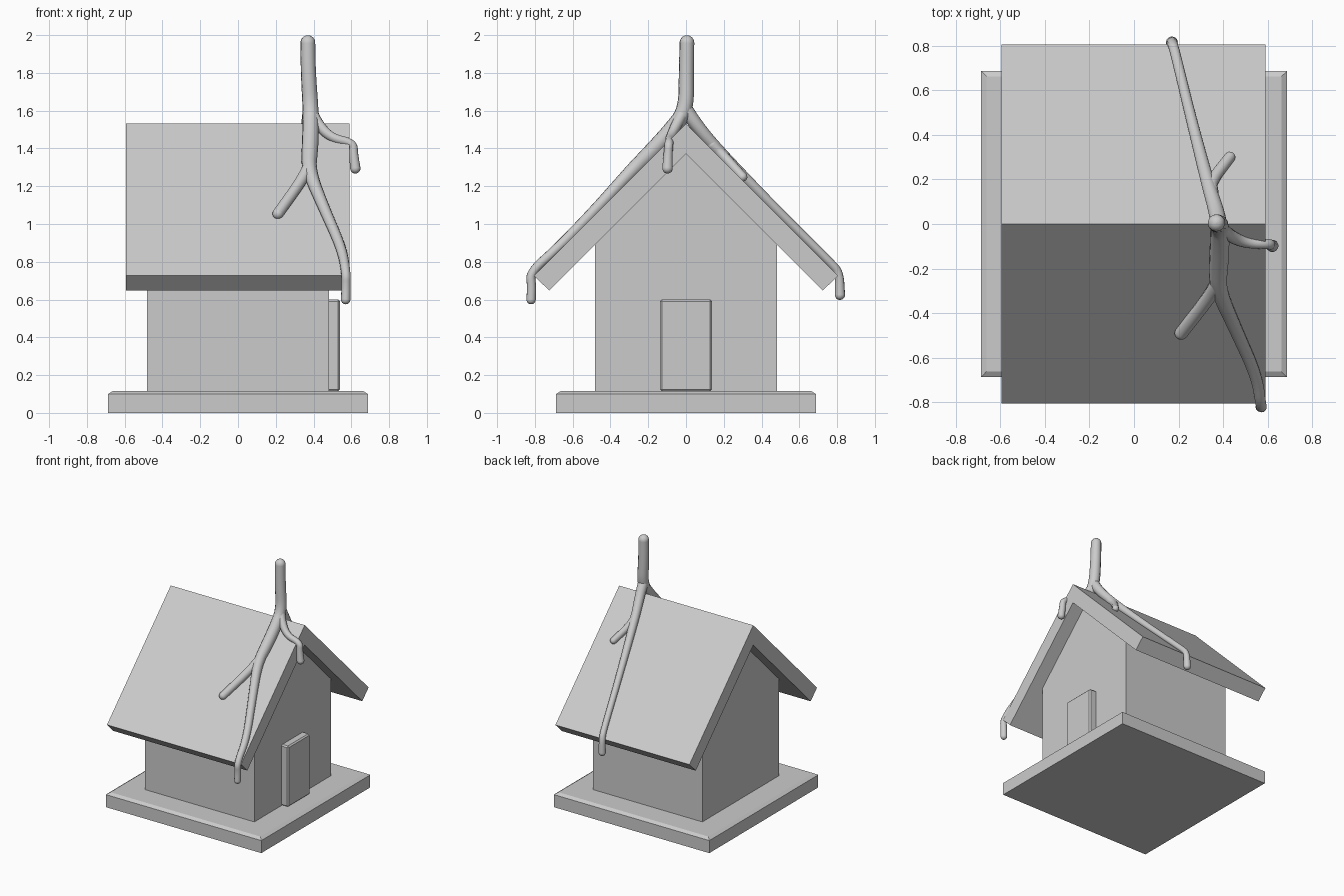
import bpy, bmesh, math
from mathutils import Vector

if "Cube" in bpy.data.objects:
    bpy.data.objects.remove(bpy.data.objects["Cube"])

grey = bpy.data.materials.new("plain grey")
grey.diffuse_color = (0.6, 0.6, 0.6, 1)
grey.use_nodes = True
grey.node_tree.nodes["Principled BSDF"].inputs["Base Color"].default_value = grey.diffuse_color


def finish(name, bm):
    bmesh.ops.recalc_face_normals(bm, faces=bm.faces)
    me = bpy.data.meshes.new(name)
    bm.to_mesh(me)
    bm.free()
    ob = bpy.data.objects.new(name, me)
    bpy.context.collection.objects.link(ob)
    me.materials.append(grey)
    return ob


def prism(name, profile, x0, x1):
    """Extrude a (y, z) outline along x."""
    bm = bmesh.new()
    face = bm.faces.new([bm.verts.new((x0, y, z)) for y, z in profile])
    ext = bmesh.ops.extrude_face_region(bm, geom=[face])
    verts = [g for g in ext["geom"] if isinstance(g, bmesh.types.BMVert)]
    bmesh.ops.translate(bm, verts=verts, vec=(x1 - x0, 0, 0))
    return finish(name, bm)


def rect(y, z0, z1):
    return [(-y, z0), (y, z0), (y, z1), (-y, z1)]


# Base slab with a shallow chamfer round the top
base = prism("base", rect(0.687, 0, 0.1), -0.687, 0.687)
bm = bmesh.new()
bm.from_mesh(base.data)
top = max(bm.faces, key=lambda f: f.calc_center_median().z)
bmesh.ops.inset_region(bm, faces=[top], thickness=0.025, use_even_offset=True)
bmesh.ops.translate(bm, verts=top.verts[:], vec=(0, 0, 0.016))
bm.to_mesh(base.data)
bm.free()

# Gabled house body
prism("walls", [(-0.482, 0.11), (0.482, 0.11), (0.482, 0.893),
                (0, 1.375), (-0.482, 0.893)], -0.482, 0.482)

# Folded roof slab
prism("roof", [(0, 1.532), (0.805, 0.727), (0.725, 0.648), (0, 1.373),
               (-0.725, 0.648), (-0.805, 0.727)], -0.594, 0.59)

# Door plate on the right gable
door = prism("door", rect(0.138, 0.115, 0.6), 0.47, 0.54)
bev = door.modifiers.new("edge", "BEVEL")
bev.width = 0.01
bev.segments = 1


# Branching stem: smoothed (x, y, z, radius) paths with round tips
def smooth(pts, rounds=3):
    pts = [Vector(p) for p in pts]
    for _ in range(rounds):
        cut = [pts[0]]
        for a, b in zip(pts, pts[1:]):
            cut += [a.lerp(b, 0.25), a.lerp(b, 0.75)]
        pts = cut + [pts[-1]]
    return pts


def round_tip(pts):
    """Add a hemispherical cap to the end of a path."""
    end = pts[-1]
    d = (end.xyz - pts[-2].xyz).normalized()
    caps = []
    for i in range(1, 7):
        t = math.radians(i * 14.9)
        p = end.xyz + d * end.w * math.sin(t)
        caps.append(Vector((*p, end.w * math.cos(t))))
    return pts + caps


paths = [
    # trunk running down the front slope and over the front eave
    [(.37, .005, 1.96, .039), (.372, .002, 1.8, .04), (.385, 0, 1.6, .042),
     (.385, -.08, 1.495, .044), (.38, -.18, 1.385, .044),
     (.375, -.29, 1.28, .037), (.455, -.47, 1.085, .03),
     (.55, -.68, .87, .027), (.572, -.825, .745, .024),
     (.572, -.817, .67, .024), (.57, -.82, .6, .025)],
    # short front twig
    [(.38, -.26, 1.31, .035), (.33, -.34, 1.22, .03), (.212, -.49, 1.055, .03)],
    # back branch over the back eave
    [(.382, -.01, 1.62, .038), (.37, .06, 1.515, .036), (.335, .17, 1.39, .031),
     (.25, .5, 1.055, .024), (.185, .77, .79, .023),
     (.172, .812, .74, .023), (.17, .815, .625, .027)],
    # short back twig
    [(.35, .14, 1.42, .03), (.345, .19, 1.37, .027), (.43, .3, 1.25, .025)],
    # right branch hanging past the gable
    [(.38, 0, 1.62, .034), (.41, -.04, 1.545, .03), (.49, -.085, 1.455, .025),
     (.61, -.09, 1.43, .023), (.612, -.095, 1.37, .024), (.621, -.098, 1.295, .028)],
]
curve = bpy.data.curves.new("branches", "CURVE")
curve.dimensions = "3D"
curve.bevel_depth = 1
curve.bevel_resolution = 4
curve.use_fill_caps = True
for path in paths:
    pts = round_tip(smooth(path))
    pts = round_tip(pts[::-1])
    spline = curve.splines.new("POLY")
    spline.points.add(len(pts) - 1)
    for sp, p in zip(spline.points, pts):
        sp.co = (*p.xyz, 1)
        sp.radius = p.w
branches = bpy.data.objects.new("branches", curve)
bpy.context.collection.objects.link(branches)
curve.materials.append(grey)
bpy.context.view_layer.objects.active = branches
branches.select_set(True)
bpy.ops.object.convert(target="MESH")
bpy.ops.object.shade_smooth()
